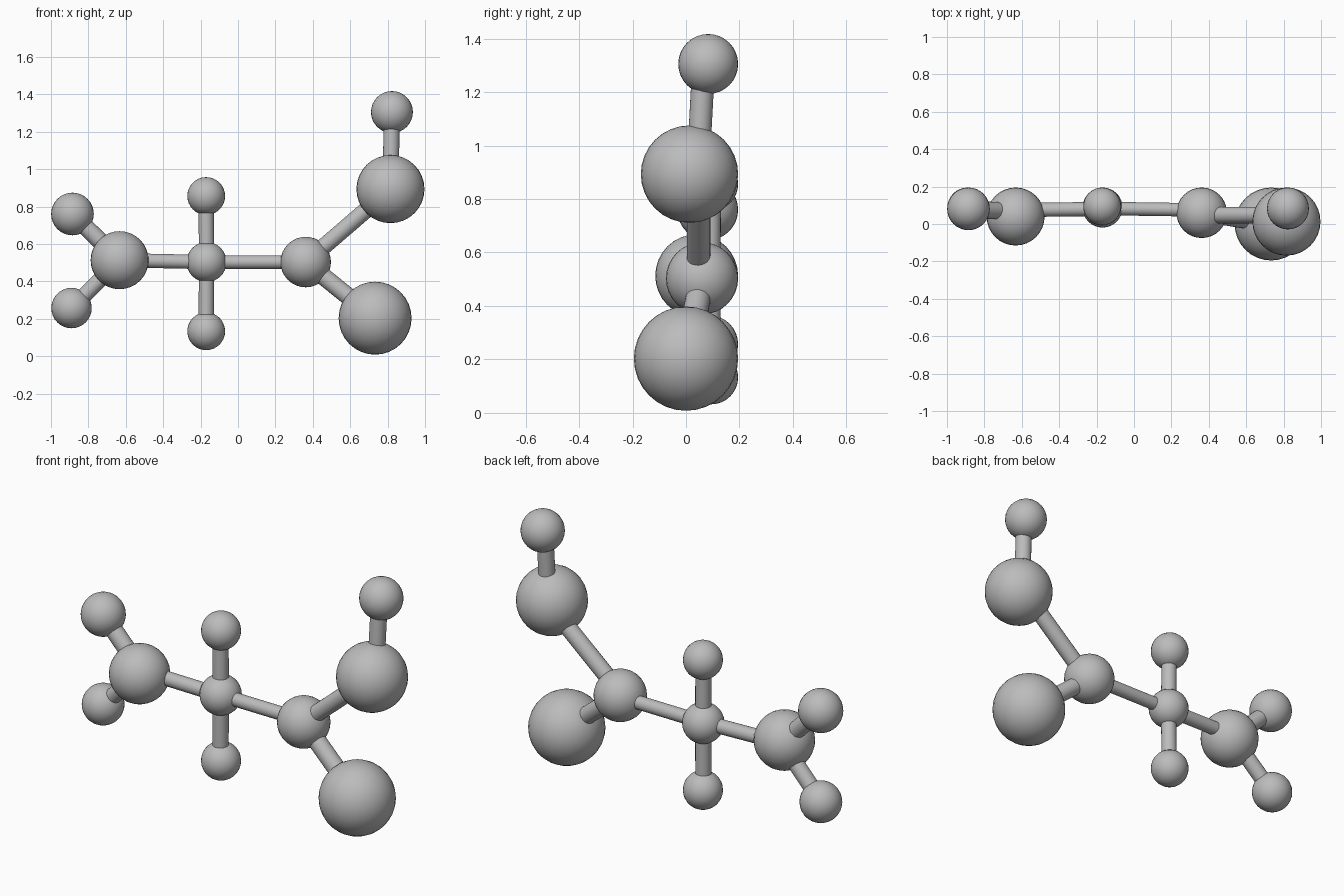
import bpy
from mathutils import Vector

cube = bpy.data.objects.get("Cube")
if cube:
    bpy.data.objects.remove(cube, do_unlink=True)

# Single matte grey
grey = bpy.data.materials.new("plain_grey")
grey.use_nodes = True
colour = (0.5, 0.5, 0.5, 1)
grey.diffuse_color = colour
grey.node_tree.nodes["Principled BSDF"].inputs["Base Color"].default_value = colour

BACK = 0.195  # every ball touches this plane at the back


def finish(name):
    obj = bpy.context.object
    obj.name = name
    obj.data.materials.append(grey)
    bpy.ops.object.shade_smooth_by_angle()


def ball(name, x, z, r):
    bpy.ops.mesh.primitive_uv_sphere_add(
        segments=32, ring_count=16, radius=r, location=(x, BACK - r, z))
    finish(name)


def rod(name, a, b, r, ya, yb):
    start = Vector((balls[a][0], ya, balls[a][1]))
    end = Vector((balls[b][0], yb, balls[b][1]))
    axis = end - start
    bpy.ops.mesh.primitive_cylinder_add(
        vertices=24, radius=r, depth=axis.length, location=(start + end) / 2,
        rotation=axis.to_track_quat('Z', 'Y').to_euler())
    finish(name)


# Balls: x, z, radius
balls = {
    "end_ball": (-0.633, 0.513, 0.155),
    "end_upper_small_ball": (-0.885, 0.76, 0.114),
    "end_lower_small_ball": (-0.89, 0.257, 0.108),
    "middle_ball": (-0.168, 0.503, 0.107),
    "middle_upper_small_ball": (-0.17, 0.856, 0.101),
    "middle_lower_small_ball": (-0.17, 0.133, 0.101),
    "fork_ball": (0.362, 0.503, 0.135),
    "fork_lower_large_ball": (0.733, 0.203, 0.195),
    "fork_upper_large_ball": (0.815, 0.893, 0.182),
    "top_small_ball": (0.823, 1.305, 0.112),
}
for name, (x, z, r) in balls.items():
    ball(name, x, z, r)

# Connecting rods: ends, radius, depth position at each end
rod("end_upper_rod", "end_ball", "end_upper_small_ball", 0.046, 0.065, 0.08)
rod("end_lower_rod", "end_ball", "end_lower_small_ball", 0.042, 0.065, 0.085)
rod("left_chain_rod", "end_ball", "middle_ball", 0.038, 0.075, 0.08)
rod("right_chain_rod", "middle_ball", "fork_ball", 0.036, 0.083, 0.075)
rod("middle_upper_rod", "middle_ball", "middle_upper_small_ball", 0.041, 0.088, 0.09)
rod("middle_lower_rod", "middle_ball", "middle_lower_small_ball", 0.041, 0.088, 0.09)
rod("fork_upper_rod", "fork_ball", "fork_upper_large_ball", 0.044, 0.047, 0.047)
rod("fork_lower_rod", "fork_ball", "fork_lower_large_ball", 0.047, 0.06, 0.0)
rod("top_rod", "fork_upper_large_ball", "top_small_ball", 0.043, 0.044, 0.066)
